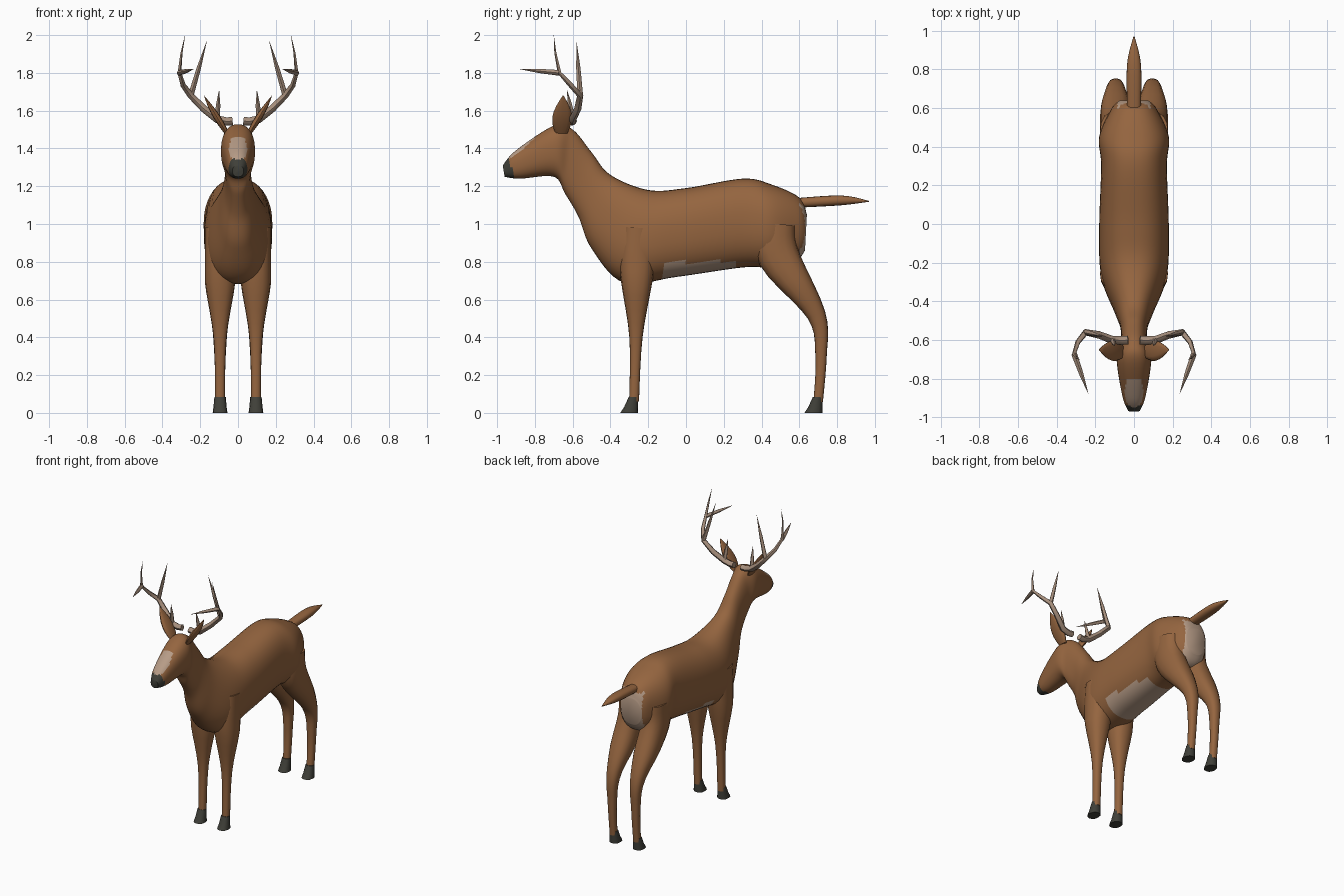
import bpy, bmesh, math
from mathutils import Vector

cube = bpy.data.objects.get("Cube")
if cube:
    bpy.data.objects.remove(cube, do_unlink=True)


def material(name, red, green, blue):
    mat = bpy.data.materials.new(name)
    mat.use_nodes = True
    mat.diffuse_color = (red, green, blue, 1)
    shader = mat.node_tree.nodes["Principled BSDF"]
    shader.inputs["Base Color"].default_value = mat.diffuse_color
    return mat


BROWN = material("brown coat", 0.3, 0.13, 0.05)
PALE = material("pale fur", 0.47, 0.33, 0.24)
DARK = material("dark horn", 0.05, 0.05, 0.04)
ANTLER = material("antler bone", 0.38, 0.27, 0.2)


def blend(before, start, end, after, t):
    """Smooth curve value between start and end."""
    in_slope, out_slope = (end - before) / 2, (after - start) / 2
    rise = end - start
    cubic = in_slope + out_slope - 2 * rise
    square = 3 * rise - 2 * in_slope - out_slope
    return start + t * (in_slope + t * (square + t * cubic))


def refine(points, steps):
    """Add smoothly interpolated points along a path."""
    padded = [points[0], *points, points[-1]]
    result = []
    for group in zip(padded, padded[1:], padded[2:], padded[3:]):
        for step in range(steps):
            result.append([blend(*values, step / steps) for values in zip(*group)])
    return result + [points[-1]]


def rounded(value):
    """Slightly squared-off sine or cosine."""
    return math.copysign(abs(value) ** 0.85, value)


def make_object(name, bm, materials):
    bmesh.ops.recalc_face_normals(bm, faces=bm.faces)
    mesh = bpy.data.meshes.new(name)
    bm.to_mesh(mesh)
    bm.free()
    for mat in materials:
        mesh.materials.append(mat)
    obj = bpy.data.objects.new(name, mesh)
    bpy.context.collection.objects.link(obj)
    bpy.ops.object.select_all(action='DESELECT')
    obj.select_set(True)
    bpy.context.view_layer.objects.active = obj
    bpy.ops.object.shade_smooth_by_angle(angle=math.radians(50))
    return obj


def add_tube(bm, rings, sides):
    """Skin oval rings, each a centre, a half depth and a half width vector."""
    loops = []
    for centre, depth, width in rings:
        angles = [math.tau * i / sides for i in range(sides)]
        loops.append([bm.verts.new(centre + depth * rounded(math.cos(angle))
                                   + width * rounded(math.sin(angle)))
                      for angle in angles])
    for low, high in zip(loops, loops[1:]):
        for i in range(sides):
            bm.faces.new((low[i - 1], low[i], high[i], high[i - 1]))
    bm.faces.new(loops[0])
    bm.faces.new(loops[-1])


def loft(name, rings, sides=16, materials=(BROWN,)):
    bm = bmesh.new()
    add_tube(bm, rings, sides)
    return make_object(name, bm, materials)


def limb(name, path, x, flatness=1):
    """Tapered limb through (y, z, radius) points, rings square to the path."""
    points = [(Vector((x, y, z)), radius) for y, z, radius in refine(path, 5)]
    rings = []
    for i, (centre, radius) in enumerate(points):
        ahead = points[min(i + 1, len(points) - 1)][0]
        along = (ahead - points[max(i - 1, 0)][0]).normalized()
        depth = Vector((0, -along.z, along.y)) * radius
        rings.append((centre, depth, Vector((min(radius * flatness, 0.08), 0, 0))))
    loft(name, rings)


# Head, neck and trunk outline from nose to rump
topline = [(-0.97, 1.31), (-0.9, 1.39), (-0.7, 1.52), (-0.6, 1.5), (-0.5, 1.38),
           (-0.4, 1.26), (-0.2, 1.18), (0, 1.19), (0.3, 1.24), (0.45, 1.21),
           (0.6, 1.14), (0.64, 1.05)]
underline = [(-0.96, 1.25), (-0.88, 1.24), (-0.7, 1.25), (-0.64, 1.16), (-0.57, 1.04),
             (-0.5, 0.87), (-0.33, 0.69), (-0.05, 0.72), (0.3, 0.77), (0.45, 0.77),
             (0.58, 0.8), (0.63, 0.86)]
half_widths = [0.03, 0.06, 0.09, 0.07, 0.07, 0.1, 0.17, 0.18, 0.17, 0.18, 0.12, 0.08]


def coat_colour(face):
    x, y, z = face.center
    if y + 0.4 * (z - 1.25) < -0.905:
        return 2
    blaze = math.hypot((y + 0.87) / 0.08, x / 0.05) < 1 and face.normal.z > 0
    belly = -0.11 < y < 0.27 and z < 0.8
    rump = y > 0.57 and abs(x) < 0.085 and z < 1.1
    return int(blaze or belly or rump)


outline = [(*top, *under, half)
           for top, under, half in zip(topline, underline, half_widths)]
body_rings = []
for top_y, top_z, under_y, under_z, half in refine(outline, 8):
    top, under = Vector((0, top_y, top_z)), Vector((0, under_y, under_z))
    body_rings.append(((top + under) / 2, (top - under) / 2, Vector((half, 0, 0))))
body = loft("body", body_rings, sides=40, materials=(BROWN, PALE, DARK))
for face in body.data.polygons:
    face.material_index = coat_colour(face)

# Tail
limb("tail", [(0.56, 1.11, 0.025), (0.82, 1.125, 0.026), (0.97, 1.12, 0.002)],
     x=0, flatness=1.4)

# Leg paths from shoulder or hip down to the hoof
front_leg = [(-0.25, 0.98, 0.09), (-0.26, 0.75, 0.09), (-0.265, 0.4, 0.035),
             (-0.275, 0.06, 0.026)]
hind_leg = [(0.48, 1, 0.1), (0.49, 0.83, 0.11), (0.69, 0.52, 0.05),
            (0.715, 0.3, 0.03), (0.7, 0.06, 0.025)]
LEG_X = 0.095


def make_hoof(name, x, heel):
    """Sloping hoof whose toe points forward."""
    rings = []
    for height, length in ((0.085, 0.05), (0.03, 0.075), (0, 0.095)):
        depth = Vector((0, length / 2, 0))
        width = Vector((math.copysign(0.02 + length / 5, x), 0, 0))
        rings.append((Vector((x, heel - length / 2, height)), depth, width))
    loft(name, rings, sides=12, materials=(DARK,))


def make_ear(name, side, steps=8):
    """Flat leaf leaning outward."""
    base, tip = Vector((side * 0.06, -0.66, 1.48)), Vector((side * 0.18, -0.65, 1.68))
    rings = []
    for step in range(steps):
        t = step / (steps - 1)
        swell = 0.002 + 0.05 * math.sin(math.pi * (0.2 + 0.8 * t))
        rings.append((base.lerp(tip, t), Vector((0, swell, 0)),
                      Vector((swell * 0.4, 0, 0))))
    loft(name, rings, sides=12)


# Antler beam, then tine tips with the beam point each one grows from
beam = [(0.03, -0.6, 1.545), (0.11, -0.6, 1.555), (0.25, -0.56, 1.68),
        (0.31, -0.67, 1.8), (0.28, -0.7, 2)]
tines = {1: (0.1, -0.63, 1.71), 2: (0.165, -0.58, 1.97), 3: (0.235, -0.88, 1.82)}


def add_spike(bm, points, thickness):
    """Round spike that tapers to a point along a path."""
    rings = []
    for i, point in enumerate(points):
        ahead, behind = points[min(i + 1, len(points) - 1)], points[max(i - 1, 0)]
        along = (ahead - behind).normalized()
        across = along.orthogonal().normalized() if i == 0 else across
        across = (across - along * across.dot(along)).normalized()
        radius = thickness * (1.02 - (i / (len(points) - 1)) ** 2)
        rings.append((point, across * radius, along.cross(across) * radius))
    add_tube(bm, rings, 8)


def make_antler(name, side):
    def place(x, y, z):
        return Vector((side * x, y, z))

    bm = bmesh.new()
    add_spike(bm, [place(*point) for point in refine(beam, 2)], 0.021)
    for root, tip in tines.items():
        start, end = place(*beam[root]), place(*tip)
        add_spike(bm, [start, start.lerp(end, 0.5), end], 0.014)
    make_object(name, bm, (ANTLER,))


for label, side in (("left", 1), ("right", -1)):
    for end, path in (("front", front_leg), ("hind", hind_leg)):
        limb(f"{label}_{end}_leg", path, side * LEG_X)
        make_hoof(f"{label}_{end}_hoof", side * LEG_X, path[-1][0] + 0.022)
    make_ear(f"{label}_ear", side)
    make_antler(f"{label}_antler", side)
